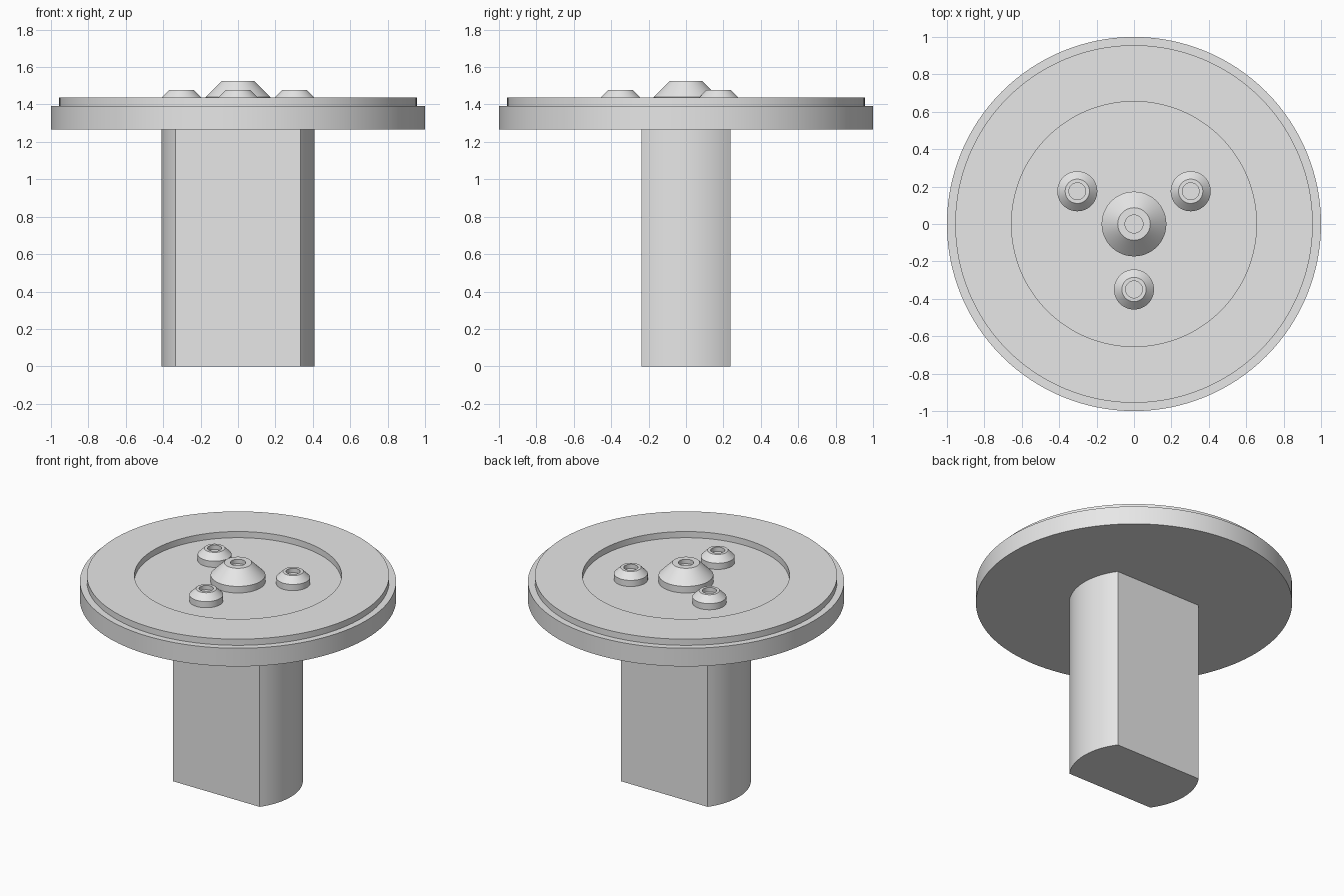
import bpy
import bmesh
import math
from mathutils import Vector

cube = bpy.data.objects.get("Cube")
if cube:
    bpy.data.objects.remove(cube, do_unlink=True)

grey = bpy.data.materials.new("plain_grey")
grey.use_nodes = True
colour = (0.8, 0.8, 0.8, 1)
grey.diffuse_color = colour
grey.node_tree.nodes["Principled BSDF"].inputs["Base Color"].default_value = colour


def finish(name, bm, location=(0, 0, 0)):
    """Turn a bmesh into a named, smooth-shaded object with sharp edges."""
    bmesh.ops.recalc_face_normals(bm, faces=bm.faces)
    mesh = bpy.data.meshes.new(name)
    bm.to_mesh(mesh)
    bm.free()
    mesh.materials.append(grey)
    obj = bpy.data.objects.new(name, mesh)
    obj.location = location
    bpy.context.collection.objects.link(obj)
    bpy.ops.object.select_all(action='DESELECT')
    obj.select_set(True)
    bpy.context.view_layer.objects.active = obj
    bpy.ops.object.shade_smooth_by_angle(angle=math.radians(30))
    return obj


def lathe(name, profile, steps, location=(0, 0, 0)):
    """Revolve a (radius, height) profile around the vertical axis."""
    bm = bmesh.new()
    verts = [bm.verts.new((r, 0, z)) for r, z in profile]
    edges = [bm.edges.new(pair) for pair in zip(verts, verts[1:])]
    bmesh.ops.spin(bm, geom=verts + edges, axis=(0, 0, 1), cent=(0, 0, 0),
                   angle=math.tau, steps=steps, use_duplicate=False)
    bmesh.ops.remove_doubles(bm, verts=bm.verts, dist=0.0001)
    return finish(name, bm, location)


plate_bottom, floor, rim_top = 1.266, 1.393, 1.436

# Round plate with a stepped edge and a shallow recess
lathe("round_plate", [
    (0, plate_bottom), (1, plate_bottom), (1, floor), (0.956, floor),
    (0.956, rim_top), (0.655, rim_top), (0.655, floor), (0, floor)], 128)


def boss(name, radius, top_radius, hole_radius, top, location):
    """Cylinder with a bevelled top and a blind hole, standing on the floor."""
    shoulder = top - (radius - top_radius)
    lathe(name, [
        (0, -0.01), (radius, -0.01), (radius, shoulder), (top_radius, top),
        (hole_radius, top), (hole_radius, top - 0.03), (0, top - 0.03)],
        64, (*location, floor))


# Large boss in the middle, three small ones spaced evenly around it
boss("centre_boss", 0.173, 0.087, 0.048, 0.132, (0, 0))
for name, degrees in (("front_boss", -90), ("left_boss", 30), ("right_boss", 150)):
    a = math.radians(degrees)
    boss(name, 0.107, 0.065, 0.045, 0.085,
         (0.35 * math.cos(a), 0.35 * math.sin(a)))

# Stem: a cylinder with flat front and back
stem_radius, half_depth, segments = 0.41, 0.238, 24
half_angle = math.asin(half_depth / stem_radius)
bm = bmesh.new()
outline = []
for side in (0, math.pi):
    for i in range(segments + 1):
        a = side - half_angle + 2 * half_angle * i / segments
        outline.append(bm.verts.new(
            (stem_radius * math.cos(a), stem_radius * math.sin(a), 0)))
base = bm.faces.new(outline)
result = bmesh.ops.extrude_face_region(bm, geom=[base], use_keep_orig=True)
top_verts = [v for v in result["geom"] if isinstance(v, bmesh.types.BMVert)]
bmesh.ops.translate(bm, verts=top_verts, vec=Vector((0, 0, plate_bottom)))
finish("stem", bm)
